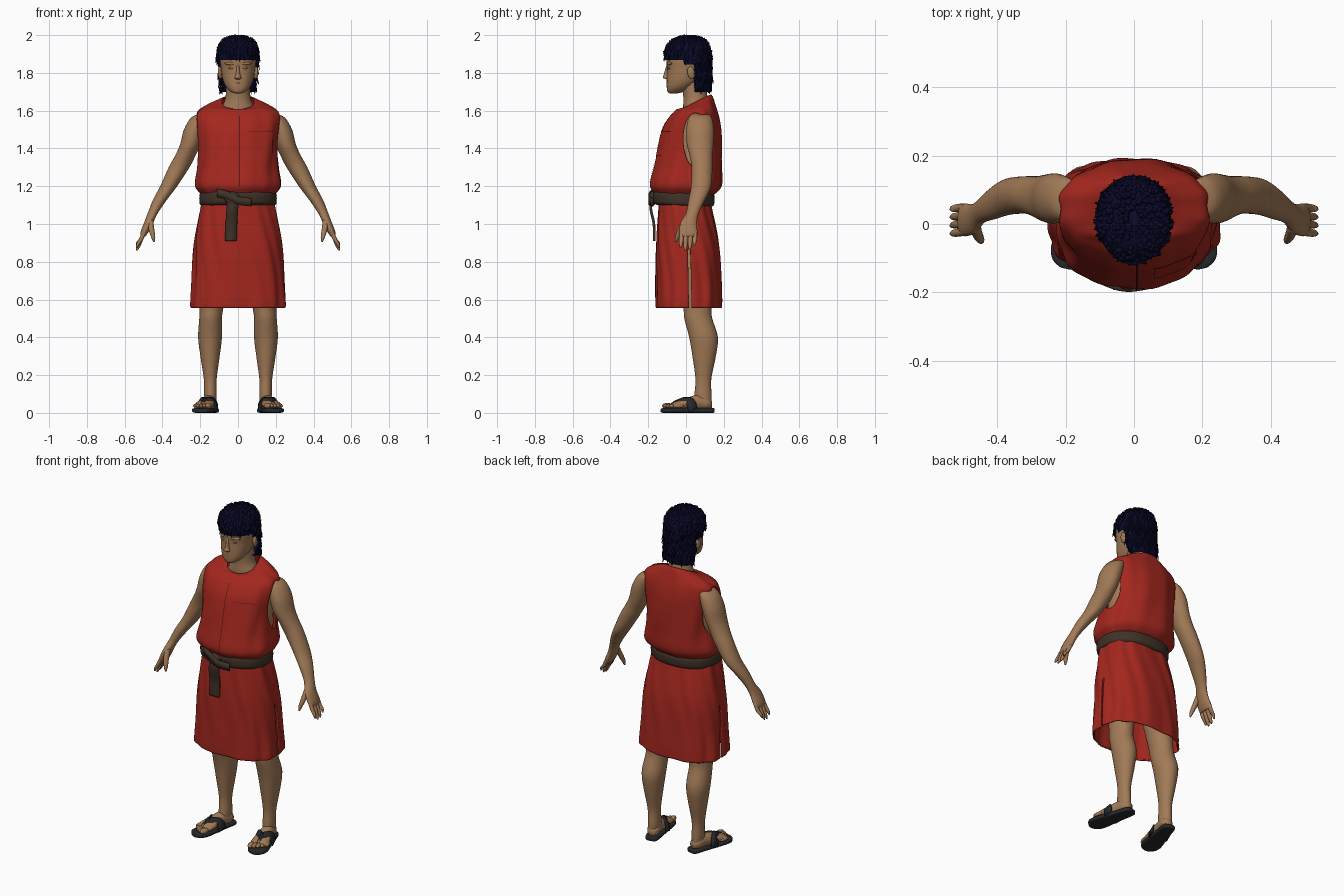
import bpy, bmesh, math, random
from mathutils import Vector, Matrix

cube = bpy.data.objects.get("Cube")
if cube:
    bpy.data.objects.remove(cube)
random.seed(4)


def material(name, r, g, b):
    m = bpy.data.materials.new(name)
    m.use_nodes = True
    m.diffuse_color = (r, g, b, 1)
    m.node_tree.nodes["Principled BSDF"].inputs["Base Color"].default_value = (r, g, b, 1)
    return m


SKIN = material("tan_skin", .36, .195, .095)
RED = material("red_cloth", .37, .02, .013)
SEAM = material("dark_red_seam", .12, .008, .006)
HAIR = material("navy_black_hair", .003, .003, .023)
BELT = material("brown_belt", .05, .032, .02)
SOLE = material("charcoal_sandal", .02, .021, .024)


def finish(name, bm, mat, mirror=False, thick=0):
    bmesh.ops.recalc_face_normals(bm, faces=bm.faces)
    me = bpy.data.meshes.new(name)
    bm.to_mesh(me)
    bm.free()
    me.materials.append(mat)
    for f in me.polygons:
        f.use_smooth = True
    ob = bpy.data.objects.new(name, me)
    bpy.context.collection.objects.link(ob)
    if thick:
        mod = ob.modifiers.new("thickness", "SOLIDIFY")
        mod.thickness, mod.offset = thick, 0
    if mirror:
        ob.modifiers.new("mirror", "MIRROR")
    return ob


def spline(pts, sub):
    """Smooth interpolation through rows of numbers."""
    pts = [Vector(p) for p in pts]
    out = []
    for i in range(len(pts) - 1):
        a, b, c, d = pts[max(i - 1, 0)], pts[i], pts[i + 1], pts[min(i + 2, len(pts) - 1)]
        for k in range(sub):
            t = k / sub
            out.append(b + (c - a) * (t / 2) + (a * 2 - b * 5 + c * 4 - d) * (t * t / 2)
                       + (b * 3 - a - c * 3 + d) * (t ** 3 / 2))
    return out + [pts[-1]]


def loft(name, rings, mat, n=32, p=2, sub=4, caps=True, fold=0, waves=9,
         mirror=False, xf=None, cut=None, thick=0):
    """Skin rings of (x, y, z, half width, half depth, tilt)."""
    bm = bmesh.new()
    rows = []
    for r in spline([tuple(r) + (0,) * (6 - len(r)) for r in rings], sub):
        row = []
        for i in range(n):
            a = math.tau * i / n
            c, s = math.cos(a), math.sin(a)
            w = 1 + fold * math.sin(waves * a + 2 * math.sin(7 * r[2])) * math.sin(3 * a + 5 * r[2])
            x = r[3] * w * math.copysign(abs(c) ** (2 / p), c)
            y = r[4] * w * math.copysign(abs(s) ** (2 / p), s)
            row.append(bm.verts.new((r[0] + x, r[1] + y, r[2] + r[5] * y)))
        rows.append(row)
    for a, b in zip(rows, rows[1:]):
        for i in range(n):
            bm.faces.new((a[i], a[(i + 1) % n], b[(i + 1) % n], b[i]))
    if caps:
        bm.faces.new(rows[0])
        bm.faces.new(rows[-1])
    if cut:
        gone = [f for f in bm.faces if cut(f.calc_center_median())]
        bmesh.ops.delete(bm, geom=gone, context="FACES")
    if xf:
        bm.transform(xf)
    return finish(name, bm, mat, mirror, thick)


def ball(name, loc, size, mat, mirror=False, rot=(0, 0, 0), xf=Matrix(), detail=16):
    bm = bmesh.new()
    bmesh.ops.create_uvsphere(bm, u_segments=detail, v_segments=detail, radius=1)
    turn = Matrix.Rotation(rot[2], 4, "Z") @ Matrix.Rotation(rot[1], 4, "Y") @ Matrix.Rotation(rot[0], 4, "X")
    bm.transform(xf @ Matrix.Translation(loc) @ turn @ Matrix.Diagonal((*size, 1)))
    return finish(name, bm, mat, mirror)


def band(name, pts, side, mat, thick, mirror=False, xf=Matrix()):
    """Flat strip of half width `side` along a smooth path."""
    bm = bmesh.new()
    side = Vector(side)
    rows = [(bm.verts.new(p - side), bm.verts.new(p + side)) for p in spline(pts, 6)]
    for a, b in zip(rows, rows[1:]):
        bm.faces.new((a[0], a[1], b[1], b[0]))
    bm.transform(xf)
    return finish(name, bm, mat, mirror, thick)


def patch(name, x0, x1, z0, z1, mat, target, lift):
    """Thin plate projected onto the front of a target."""
    bm = bmesh.new()
    bmesh.ops.create_grid(bm, x_segments=8, y_segments=24, size=.5)
    bm.transform(Matrix.Translation(((x0 + x1) / 2, -.5, (z0 + z1) / 2)) @ Matrix.Rotation(math.pi / 2, 4, "X")
                 @ Matrix.Diagonal((x1 - x0, z1 - z0, 1, 1)))
    ob = finish(name, bm, mat)
    mod = ob.modifiers.new("wrap", "SHRINKWRAP")
    mod.target, mod.wrap_method, mod.wrap_mode = target, "PROJECT", "ABOVE_SURFACE"
    mod.use_project_x = mod.use_project_z = False
    mod.use_project_y = True
    mod.use_positive_direction, mod.use_negative_direction = True, True
    mod.offset = lift


# Tunic top with arm holes, and the body seen through them
tunic = loft("tunic_top", [
    (0, -.015, 1.15, .18, .14), (0, -.005, 1.17, .205, .165), (0, 0, 1.21, .226, .186),
    (0, .01, 1.3, .212, .178), (0, .02, 1.4, .208, .168), (0, .03, 1.5, .216, .153),
    (0, .042, 1.56, .22, .132), (0, .05, 1.597, .21, .112, .06), (0, .05, 1.622, .168, .1, .18),
    (0, .052, 1.638, .122, .088, .36), (0, .052, 1.645, .085, .078, .5)],
    RED, n=96, p=2.3, sub=6, caps=False, fold=.022, thick=.006)
hole = ball("arm_hole_cutter", (.23, .05, 1.445), (.1, .066, .145), RED, True, detail=32)
hole.hide_render = True
hole.display_type = "WIRE"
mod = tunic.modifiers.new("arm_holes", "BOOLEAN")
mod.object, mod.operation, mod.solver = hole, "DIFFERENCE", "EXACT"
hole.hide_viewport = True
loft("torso", [(0, .03, 1.15, .16, .11), (0, .035, 1.3, .19, .13), (0, .045, 1.45, .185, .11),
               (0, .05, 1.54, .16, .09), (0, .05, 1.585, .1, .07)], SKIN)
patch("front_opening", .006, .011, 1.2, 1.57, SEAM, tunic, .004)
patch("chest_pocket", .06, .18, 1.36, 1.49, RED, tunic, .004)
patch("pocket_edge", .06, .18, 1.487, 1.49, SEAM, tunic, .006)

# Skirt with side slits
loft("skirt", [
    (0, -.012, 1.15, .175, .13), (0, -.004, 1.08, .196, .138), (0, .008, .9, .226, .162),
    (0, .013, .7, .24, .168), (0, .015, .575, .25, .17), (0, .015, .56, .246, .168)],
    RED, n=144, p=2.5, sub=6, caps=False, fold=.028, waves=11, thick=.008,
    cut=lambda c: abs(c.x) > .15 and abs(c.y - .022) < .006 and c.z < .86)

# Belt, knot and hanging end
loft("belt", [(0, -.012, 1.095, .185, .14, -.04), (0, -.012, 1.108, .203, .16, -.04),
              (0, -.012, 1.158, .203, .163, -.04), (0, -.012, 1.172, .186, .145, -.04)],
     BELT, n=64, p=2.3)
ball("belt_knot", (-.03, -.176, 1.135), (.045, .021, .036), BELT, rot=(0, .4, 0))
band("belt_loop", [(-.11, -.165, 1.165), (-.05, -.188, 1.15), (.0, -.192, 1.125), (.07, -.178, 1.115)],
     (0, 0, .022), BELT, .012)
band("belt_end", [(-.025, -.18, 1.14), (-.03, -.186, 1.08), (-.035, -.17, 1.0), (-.038, -.168, .91)],
     (.031, 0, 0), BELT, .014)

# Arms and hands
loft("arms", [
    (.17, .075, 1.585, .02, .035), (.2, .075, 1.565, .046, .06), (.23, .075, 1.5, .056, .073),
    (.253, .075, 1.42, .054, .07), (.28, .08, 1.36, .054, .06), (.312, .085, 1.3, .055, .055),
    (.367, .08, 1.2, .045, .053), (.412, .058, 1.13, .037, .044), (.45, .035, 1.06, .027, .034),
    (.472, .015, 1.01, .024, .043), (.494, .012, .96, .021, .048), (.503, .012, .935, .014, .044)],
    SKIN, mirror=True)
for i, tip in enumerate((.875, .86, .864, .885)):
    y = -.023 + i * .024
    loft("finger_%d" % (i + 1), [
        (.493, y, .965, .011, .011), (.513, y - .002, .92, .012, .012),
        (.528, y - .004, tip + .02, .01, .01), (.536, y - .006, tip, .004, .004)],
        SKIN, n=12, mirror=True)
loft("thumbs", [(.465, -.005, 1.02, .016, .018), (.458, -.03, .97, .015, .016),
                (.449, -.046, .93, .011, .012), (.445, -.052, .905, .004, .005)], SKIN, n=14, mirror=True)

# Legs
loft("legs", [
    (.1, .02, 1.0, .085, .1), (.125, .04, .75, .08, .09), (.14, .06, .56, .063, .075),
    (.145, .065, .5, .06, .074), (.148, .093, .4, .063, .076), (.148, .096, .3, .051, .062),
    (.147, .092, .18, .034, .042), (.146, .09, .1, .033, .045), (.146, .09, .04, .03, .045)],
    SKIN, mirror=True)

# Feet and sandals, built pointing forward then turned out
FOOT = Matrix.Translation((.14, .12, 0)) @ Matrix.Rotation(.24, 4, "Z")
ALONG = FOOT @ Matrix.Rotation(math.pi / 2, 4, "X")
loft("feet", [(0, .045, -.015, .018, .02), (0, .05, .01, .034, .034), (0, .055, .06, .036, .04),
              (0, .05, .11, .043, .033), (0, .043, .16, .05, .024), (0, .036, .2, .051, .017)],
     SKIN, mirror=True, xf=ALONG)
for i in range(5):
    big = .016 if i == 0 else .0125 - i * .0005
    ball("toe_%d" % (i + 1), (-.037 + i * .0205, -.215 + i * i * .0025, .037), (big, .03, big), SKIN, True, xf=FOOT)
loft("sandal_soles", [(0, .012, -.028, .015, .01), (0, .013, -.015, .036, .013), (0, .013, .06, .043, .013),
                      (0, .013, .13, .05, .013), (0, .013, .2, .056, .013), (0, .013, .24, .043, .013),
                      (0, .012, .258, .014, .01)], SOLE, p=4, mirror=True, xf=ALONG)
for s in (-1, 1):
    band("sandal_strap", [(s * .051, -.1, .015), (s * .048, -.105, .045), (s * .031, -.122, .069),
                          (0, -.155, .072), (-s * .006, -.18, .059)], (0, .023, .009), SOLE, .008, True, FOOT)

# Neck and head
loft("neck", [(0, .06, 1.56, .11, .075), (0, .055, 1.62, .085, .07), (0, .05, 1.67, .066, .064),
              (0, .04, 1.76, .062, .064)], SKIN)
loft("head", [
    (0, -.066, 1.692, .018, .022), (0, -.055, 1.70, .038, .043), (0, -.035, 1.725, .063, .067),
    (0, -.008, 1.765, .081, .094), (0, .008, 1.82, .09, .108), (0, .012, 1.88, .096, .116),
    (0, .015, 1.94, .08, .1), (0, .015, 1.975, .035, .045)], SKIN, p=2.2)
loft("nose", [(0, -.094, 1.765, .012, .006), (0, -.104, 1.774, .019, .018), (0, -.102, 1.79, .012, .016),
              (0, -.098, 1.82, .008, .012), (0, -.094, 1.85, .008, .006)], SKIN, n=16)
ball("ears", (.094, .028, 1.80), (.012, .021, .034), SKIN, True, rot=(.2, 0, .3))
ball("brow_ridges", (.04, -.086, 1.85), (.032, .013, .009), SKIN, True, rot=(0, 0, .3))
ball("eyes", (.037, -.089, 1.826), (.017, .007, .006), SKIN, True, rot=(0, 0, .3))
ball("upper_lip", (0, -.094, 1.746), (.026, .009, .005), SKIN)
ball("lower_lip", (0, -.093, 1.734), (.021, .009, .006), SKIN)
ball("chin", (0, -.082, 1.708), (.022, .018, .017), SKIN)


# Hair cap trimmed around the face and ears
def hairless(c):
    return (c.z < 1.872 and c.y < -.01) or (c.z < 1.84 and c.y < .045)


CAP = [(0, .078, 1.70, .085, .045), (0, .055, 1.76, .097, .078), (0, .018, 1.82, .105, .116),
       (0, .01, 1.89, .108, .124), (0, .012, 1.94, .101, .112), (0, .014, 1.975, .073, .08),
       (0, .015, 1.99, .025, .03)]
loft("hair_cap", CAP, HAIR, n=64, sub=6, cut=hairless)

# Hair locks swept down over the cap
bm = bmesh.new()
rows = spline(CAP, 8)
for _ in range(700):
    r, a = random.choice(rows), random.uniform(0, math.tau)
    out = Vector((math.cos(a), math.sin(a), 0))
    root = Vector((r[0] + r[3] * out.x, r[1] + r[4] * out.y, r[2]))
    lean = max(0, (r[2] - 1.93) * 9)
    way = (out * (.14 + lean) + Vector((random.uniform(-.3, .3), random.uniform(-.2, .2), -1))).normalized()
    size = random.uniform(.035, .055)
    tip = root + way * size * .8
    if hairless(root) or hairless(tip + Vector((0, 0, .012))) or tip.z < 1.685:
        continue
    place = Matrix.Translation(root + way * size * .3) @ way.to_track_quat("Z", "Y").to_matrix().to_4x4()
    bmesh.ops.create_cone(bm, cap_ends=True, segments=5, radius1=.009, radius2=.001, depth=size, matrix=place)
finish("hair_locks", bm, HAIR)
